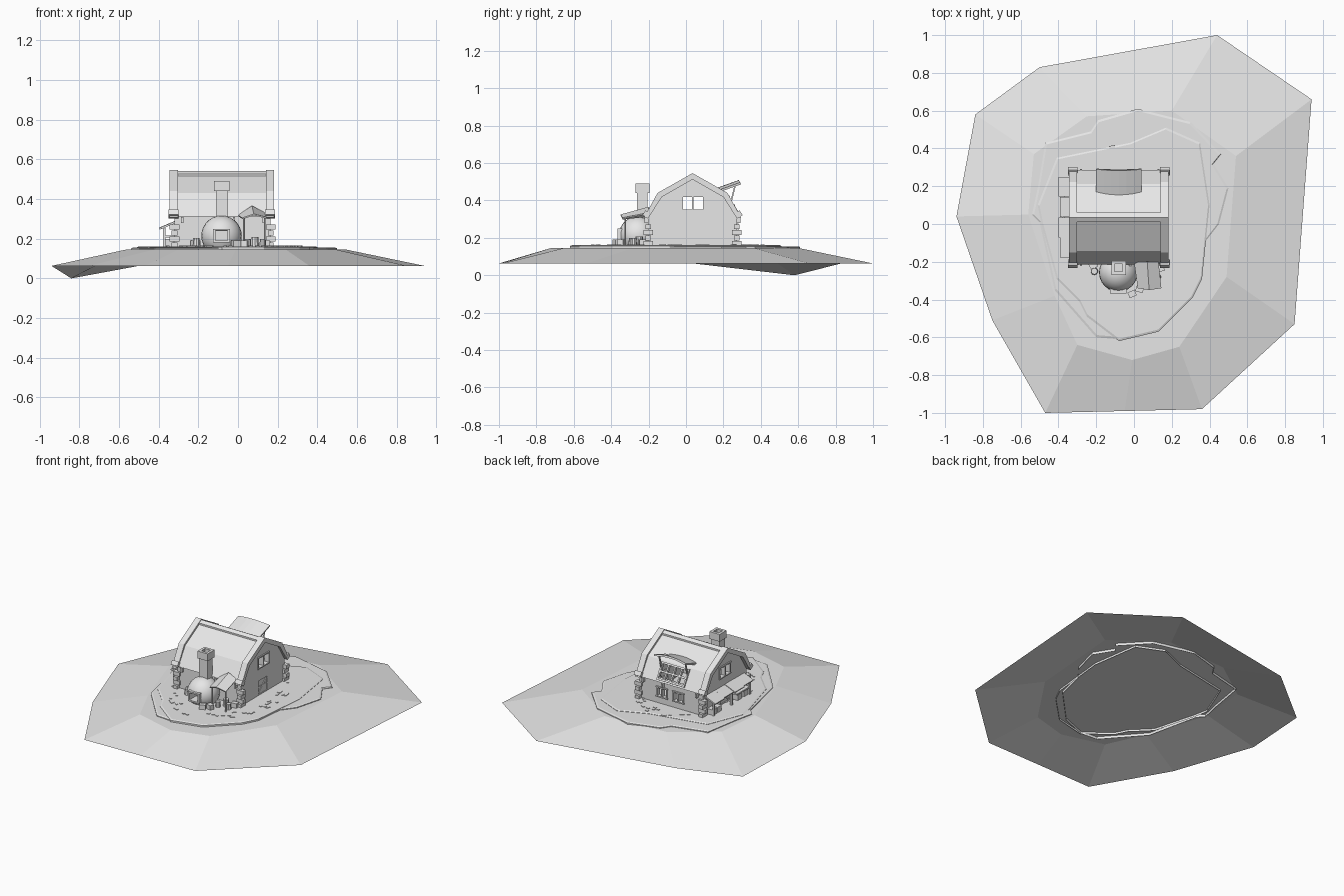
import bpy
import bmesh
import math
import random
from mathutils import Matrix, Vector, Euler

default_cube = bpy.data.objects.get("Cube")
if default_cube:
    bpy.data.objects.remove(default_cube, do_unlink=True)

clay = bpy.data.materials.new("light_grey")
clay.use_nodes = True
clay.diffuse_color = (0.8, 0.8, 0.8, 1)
clay.node_tree.nodes["Principled BSDF"].inputs["Base Color"].default_value = clay.diffuse_color


def finish(name, bm, smooth=False):
    mesh = bpy.data.meshes.new(name)
    for face in bm.faces:
        face.smooth = smooth
    bm.to_mesh(mesh)
    bm.free()
    mesh.materials.append(clay)
    obj = bpy.data.objects.new(name, mesh)
    bpy.context.collection.objects.link(obj)
    return obj


def add_cube(bm, centre, size, turn=(0, 0, 0)):
    matrix = Matrix.Translation(centre) @ Euler(turn).to_matrix().to_4x4() @ Matrix.Diagonal((*size, 1))
    bmesh.ops.create_cube(bm, size=1, matrix=matrix)


def box(name, centre, size, turn=(0, 0, 0)):
    bm = bmesh.new()
    add_cube(bm, centre, size, turn)
    return finish(name, bm)


def span(name, low, high):
    """Box between two corners."""
    low, high = Vector(low), Vector(high)
    return box(name, (low + high) / 2, high - low)


def cone(name, base, bottom, top, height, sides=10):
    bm = bmesh.new()
    centre = Vector(base) + Vector((0, 0, height / 2))
    bmesh.ops.create_cone(bm, cap_ends=True, segments=sides, radius1=bottom, radius2=top,
                          depth=height, matrix=Matrix.Translation(centre))
    return finish(name, bm)


def prism(name, profile, x_start, x_end):
    """Extrude a (y, z) profile along x."""
    bm = bmesh.new()
    face = bm.faces.new([bm.verts.new((x_start, y, z)) for y, z in profile])
    grown = bmesh.ops.extrude_face_region(bm, geom=[face])["geom"]
    moved = [item for item in grown if isinstance(item, bmesh.types.BMVert)]
    bmesh.ops.translate(bm, verts=moved, vec=(x_end - x_start, 0, 0))
    bmesh.ops.recalc_face_normals(bm, faces=bm.faces)
    return finish(name, bm)


def cut(obj, cutter):
    modifier = obj.modifiers.new("opening", "BOOLEAN")
    modifier.operation = "DIFFERENCE"
    modifier.solver = "EXACT"
    modifier.object = cutter
    bpy.context.view_layer.objects.active = obj
    bpy.ops.object.modifier_apply(modifier=modifier.name)
    bpy.data.objects.remove(cutter, do_unlink=True)


def mound(name, rings):
    """Join clockwise rings, from the rim inward, and cap the last one."""
    bm = bmesh.new()
    loops = [[bm.verts.new(point) for point in reversed(ring)] for ring in rings]
    for lower, upper in zip(loops, loops[1:]):
        for i in range(len(lower)):
            j = (i + 1) % len(lower)
            bm.faces.new((lower[i], lower[j], upper[j], upper[i]))
    bm.faces.new(loops[-1])
    return finish(name, bm)


# Hill with one dipping corner
rim = [(.44, 1), (.94, .66), (.85, -.53), (.36, -.98), (-.05, -.99), (-.47, -1),
       (-.75, -.51), (-.94, .04), (-.84, .58), (-.5, .83)]
crest = [(.2, .6), (.54, .36), (.49, -.28), (.24, -.65), (-.01, -.72), (-.3, -.64),
         (-.42, -.38), (-.56, .05), (-.53, .37), (-.25, .57)]
mound("hill", [[(x, y, 0 if (x, y) == rim[8] else .063) for x, y in rim],
               [(x, y, .146) for x, y in crest]])


# Two stacked paving slabs, open underneath
def slab(name, outline, bottom, top):
    rings = [(1, bottom), (1, top - .004), (.98, top)]
    mound(name, [[(x * s, y * s, z) for x, y in outline] for s, z in rings])


slab("lower_paving", [(-.47, .43), (-.23, .49), (-.19, .55), (.02, .61), (.3, .54), (.46, .37),
     (.42, .32), (.5, .19), (.45, 0), (.38, -.09), (.33, -.3), (.1, -.54), (-.08, -.61),
     (-.2, -.6), (-.42, -.35), (-.5, .01), (-.54, .05), (-.51, .19)], .128, .155)
slab("upper_paving", [(-.41, .35), (-.02, .43), (.17, .51), (.35, .43), (.4, .1), (.36, -.29),
     (.31, -.39), (.13, -.57), (-.08, -.62), (-.25, -.49), (-.29, -.41), (-.41, -.29),
     (-.49, 0), (-.51, .1)], .132, .161)

# Scattered paving stones
random.seed(4)
stones = bmesh.new()
for i in range(60):
    angle = random.uniform(0, math.tau)
    reach = random.uniform(.75, .93)
    spot = (.38 * reach * math.cos(angle) - .03, .5 * reach * math.sin(angle) - .04, .162)
    add_cube(stones, spot, (random.uniform(.015, .035), .014, .005), (0, 0, angle + 1.5))
finish("paving_stones", stones)

# Gambrel house, centred on its ridge
MID = .035
LEFT, RIGHT, FLOOR = -.32, .165, .155


def gambrel(*half):
    """Mirror (offset, z) points listed from eave to ridge."""
    return [(MID - y, z) for y, z in half] + [(MID + y, z) for y, z in reversed(half) if y]


gable_profile = gambrel((.237, FLOOR), (.237, .31), (.17, .42), (0, .52))
for side, x in (("left", LEFT), ("right", RIGHT - .02)):
    gable = prism(side + "_gable", gable_profile, x, x + .02)
    cut(gable, span("window_cutter", (x - .1, -.02, .35), (x + .1, .095, .42)))
    cut(gable, span("door_cutter", (x - .1, -.01, .165), (x + .1, .08, .26)))
    # Window bars and frame
    bm = bmesh.new()
    middle = x + .01
    for y in (-.02, .036, .095):
        add_cube(bm, (middle, y, .385), (.032, .008, .078))
    for z in (.348, .422):
        add_cube(bm, (middle, .037, z), (.036, .125, .008))
    finish(side + "_gable_window_frame", bm)
    # Door with diagonal brace
    span(side + "_door", (middle - .005, -.01, .165), (middle + .005, .08, .26))
    box(side + "_door_brace", (middle, .035, .212), (.018, .115, .009), (.75, 0, 0))
    box(side + "_door_rail", (middle, .035, .215), (.018, .09, .008))

span("front_wall", (LEFT, MID - .237, FLOOR), (RIGHT, MID - .217, .33))
back_wall = span("back_wall", (LEFT, MID + .217, FLOOR), (RIGHT, MID + .237, .33))
for x in (-.01, -.135):
    cut(back_wall, span("window_cutter", (x - .037, 0, .21), (x + .037, .5, .27)))
    frame = bmesh.new()
    for offset in (-.037, 0, .037):
        add_cube(frame, (x + offset, .265, .24), (.008, .03, .068))
    for z in (.208, .272):
        add_cube(frame, (x, .265, z), (.088, .034, .008))
    finish("back_window_frame", frame)

# Corner stones and eave pegs
corner_stones, pegs = bmesh.new(), bmesh.new()
for y in (MID - .237, MID + .237):
    for x in (LEFT, RIGHT):
        for row in range(4):
            length = .05 if row % 2 else .03
            add_cube(corner_stones, (x, y, FLOOR + .014 + row * .03), (length, .08 - length, .026))
    for x in (-.28, -.02, .13):
        add_cube(pegs, (x, y * 1.02, .295), (.012, .03, .03))
finish("corner_stones", corner_stones)
finish("eave_pegs", pegs)

# Roof shell, end boards and ridge
outer = gambrel((.25, .312), (.178, .43), (0, .53))
inner = gambrel((.232, .312), (.165, .418), (0, .512))
roof = prism("roof", outer + inner[::-1], -.335, .175)
board = gambrel((.26, .308), (.187, .44), (0, .546))
for name, x in (("left_end_board", -.345), ("right_end_board", .14)):
    prism(name, board + inner[::-1], x, x + .042)
prism("ridge_board", gambrel((.025, .51), (.025, .527), (0, .54)), -.31, .15)
for side in (-1, 1):
    for name, x in (("left", -.325), ("right", .162)):
        box(name + "_eave_block", (x, MID + side * .245, .325), (.05, .03, .035), (side * -1, 0, 0))

# Roof window under a raised flap
slope = -math.atan2(.118, .072)
cut(roof, box("roof_cutter", (-.08, .25, .38), (.2, .09, .08), (slope, 0, 0)))
lattice = bmesh.new()
for x in (-.18, -.13, -.08, -.03, .02):
    add_cube(lattice, (x, .25, .37), (.01, .115, .02), (slope, 0, 0))
for y, z in ((.222, .418), (.25, .372), (.277, .327)):
    add_cube(lattice, (-.08, y, z), (.21, .012, .024), (slope, 0, 0))
finish("roof_window_lattice", lattice)
flap = bmesh.new()
bmesh.ops.create_grid(flap, x_segments=6, y_segments=1, size=.5)
for vert in flap.verts:
    bow = 1 - (vert.co.x * 2) ** 2
    x, y = vert.co.x, vert.co.y
    vert.co = (-.08 + x * .24, .22 + y * .14 - bow * .008, .472 + y * .05 + bow * .012)
thick = finish("roof_flap", flap).modifiers.new("thickness", "SOLIDIFY")
thick.thickness = .012
for x in (-.18, .02):
    box("flap_prop", (x, .25, .43), (.008, .008, .11), (-.25, 0, 0))

# Domed oven with recessed mouth
dome = bmesh.new()
bmesh.ops.create_uvsphere(dome, u_segments=24, v_segments=14, radius=.102,
                          matrix=Matrix.Translation((-.083, -.257, .214)))
sliced = bmesh.ops.bisect_plane(dome, geom=dome.verts[:] + dome.edges[:] + dome.faces[:],
                                plane_co=(0, 0, FLOOR), plane_no=(0, 0, -1), clear_outer=True)
bmesh.ops.holes_fill(dome, edges=[e for e in sliced["geom_cut"] if isinstance(e, bmesh.types.BMEdge)])
oven = finish("oven_dome", dome, smooth=True)
cut(oven, span("mouth_cutter", (-.115, -.5, .19), (-.05, -.29, .238)))
bpy.ops.object.select_all(action="DESELECT")
oven.select_set(True)
bpy.context.view_layer.objects.active = oven
bpy.ops.object.shade_smooth_by_angle(angle=.6)
mouth = bmesh.new()
for x in (-.12, -.046):
    add_cube(mouth, (x, -.342, .215), (.012, .05, .06))
for z in (.186, .245):
    add_cube(mouth, (-.083, -.342, z), (.086, .05, .01))
finish("oven_mouth_frame", mouth)

# Chimney with hollow cap
chimney = span("chimney_shaft", (-.112, -.262, .29), (-.05, -.205, .45))
cap = span("chimney_cap", (-.12, -.27, .44), (-.042, -.195, .49))
cut(cap, span("flue_cutter", (-.102, -.252, .455), (-.06, -.213, .6)))

# Folded canopy beside the oven
canopy = bmesh.new()
points = [(0, -.2, .32), (.07, -.2, .366), (.13, -.2, .335), (.02, -.34, .305), (.08, -.35, .325), (.145, -.34, .308)]
a, b, c, d, e, f = [canopy.verts.new(point) for point in points]
canopy.faces.new((d, e, b, a))
canopy.faces.new((e, f, c, b))
finish("canopy", canopy).modifiers.new("thickness", "SOLIDIFY").thickness = .008
for x in (.03, .135):
    cone("canopy_post", (x, -.325, FLOOR), .005, .005, .155, 6)

# Side awning, posts and counter
for i, y in enumerate((-.125, -.018, .09, .197)):
    reach = .08 + .008 * (i % 2)
    box("awning_board", (LEFT - reach / 2 + .008, y, .268), (reach, .105, .01), (0, -.4, 0))
for y in (-.16, .035, .23):
    span("awning_post", (-.378, y - .006, FLOOR), (-.366, y + .006, .255))
span("side_counter", (-.376, -.16, .205), (LEFT, -.02, .215))
for y in (-.13, -.06, .16, .21):
    span("side_crate", (-.368, y - .022, FLOOR), (-.325, y + .022, .198))

# Pots, barrels and crates by the oven
for x, y, radius in ((.05, -.29, .018), (.085, -.25, .022), (.125, -.28, .018), (-.21, -.25, .02)):
    cone("barrel", (x, y, FLOOR), radius, radius * .85, radius * 2.4)
for x, y, turn in ((-.01, -.37, .4), (.03, -.345, -.3), (-.215, -.22, .5), (.14, -.235, .1)):
    box("crate", (x, y, .175), (.04, .032, .034), (0, 0, turn))
